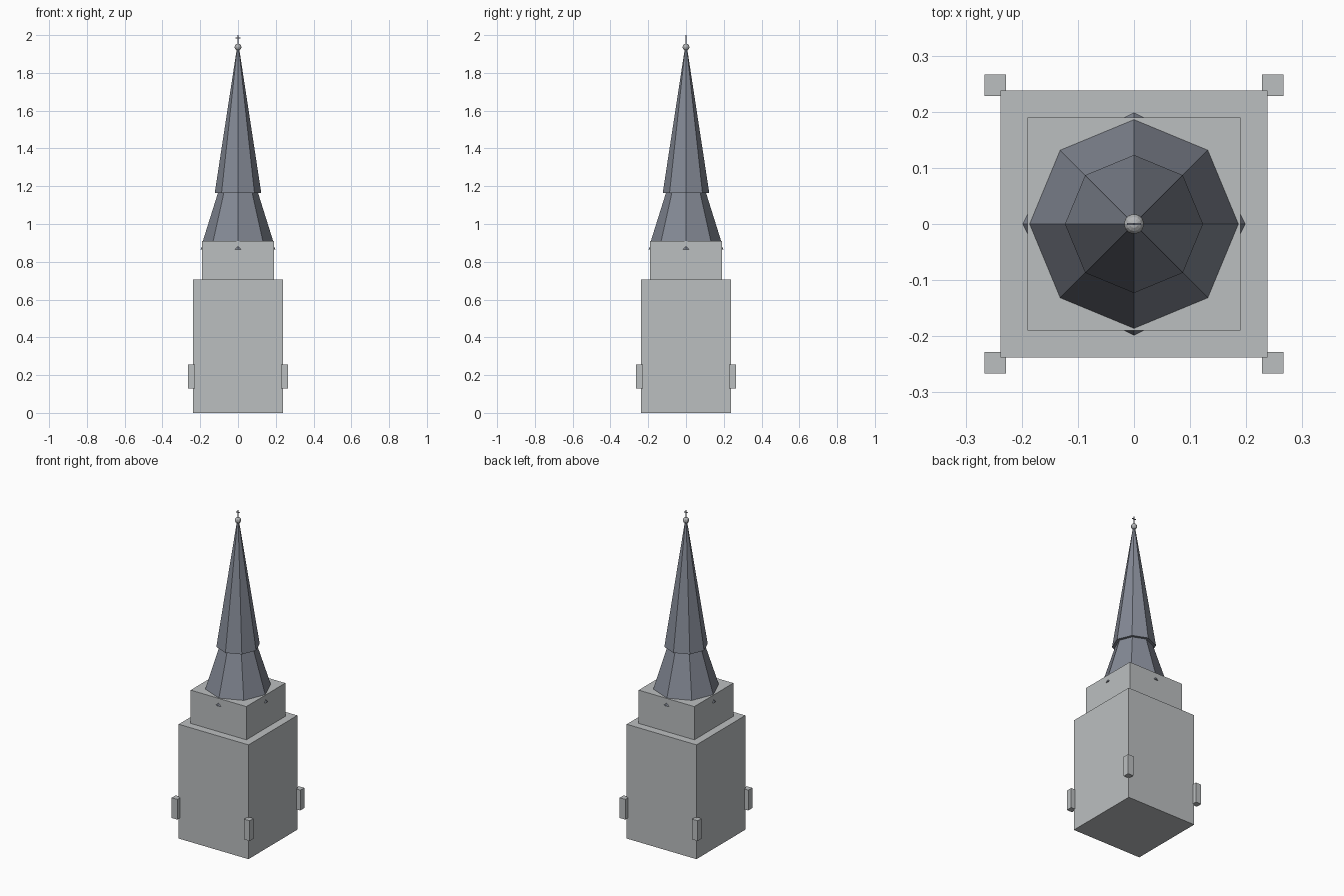
import bpy, bmesh, math
from mathutils import Matrix

if "Cube" in bpy.data.objects:
    bpy.data.objects.remove(bpy.data.objects["Cube"])


def material(name, rgb):
    m = bpy.data.materials.new(name)
    m.diffuse_color = (*rgb, 1)
    m.use_nodes = True
    m.node_tree.nodes["Principled BSDF"].inputs["Base Color"].default_value = m.diffuse_color
    return m


STONE = material("pale stone", (0.50, 0.52, 0.53))
SLATE = material("blue grey slate", (0.23, 0.25, 0.30))
METAL = material("grey metal", (0.45, 0.46, 0.47))
DARK = material("dark metal", (0.20, 0.21, 0.25))


def finish(name, bm, mat):
    bmesh.ops.recalc_face_normals(bm, faces=bm.faces)
    me = bpy.data.meshes.new(name)
    bm.to_mesh(me)
    bm.free()
    me.materials.append(mat)
    ob = bpy.data.objects.new(name, me)
    bpy.context.collection.objects.link(ob)
    return ob


def box(name, x, y, z0, z1, sx, sy, mat):
    bm = bmesh.new()
    bmesh.ops.create_cube(bm, size=1, matrix=Matrix.Translation((x, y, (z0 + z1) / 2))
                          @ Matrix.Diagonal((sx, sy, z1 - z0, 1)))
    return finish(name, bm, mat)


def cone(name, sides, r0, r1, z0, z1, mat, place=Matrix()):
    # vertices start exactly on the x axis
    bm = bmesh.new()
    rings = []
    for r, z in ((r0, z0), (r1, z1)):
        rings.append([bm.verts.new((r * math.cos(math.tau * i / sides),
                                    r * math.sin(math.tau * i / sides), z))
                      for i in range(sides)])
    for i in range(sides):
        j = (i + 1) % sides
        bm.faces.new((rings[0][i], rings[0][j], rings[1][j], rings[1][i]))
    bm.faces.new(rings[0])
    bm.faces.new(rings[1])
    bm.transform(place)
    return finish(name, bm, mat)


# Square tower in two stages
box("tower_base", 0, 0, 0, 0.705, 0.476, 0.476, STONE)
box("belfry", 0, 0, 0.705, 0.91, 0.38, 0.38, STONE)

# Small blocks on the four corners
for i, (sx, sy) in enumerate(((1, 1), (-1, 1), (-1, -1), (1, -1))):
    box(f"corner_block_{i + 1}", sx * 0.247, sy * 0.247, 0.13, 0.255, 0.038, 0.038, STONE)

# Eight-sided spire with an overhanging upper part
cone("spire_skirt", 8, 0.186, 0.106, 0.91, 1.165, SLATE)
cone("spire", 8, 0.123, 0.006, 1.165, 1.93, SLATE)

# Little pyramid ornaments centred on each belfry wall
for i in range(4):
    place = (Matrix.Rotation(i * math.pi / 2, 4, 'Z') @ Matrix.Translation((0.185, 0, 0))
             @ Matrix.Diagonal((0.5, 1, 1, 1)))
    cone(f"wall_ornament_{i + 1}", 4, 0.027, 0.0005, 0.865, 0.89, SLATE, place)

# Ball and cross on the tip
bm = bmesh.new()
bmesh.ops.create_uvsphere(bm, u_segments=12, v_segments=8, radius=0.018,
                          matrix=Matrix.Translation((0, 0, 1.937)))
finish("ball_finial", bm, METAL)
box("cross_upright", 0, 0, 1.95, 2.0, 0.004, 0.004, DARK)
box("cross_arm", 0, 0, 1.983, 1.987, 0.025, 0.004, DARK)
